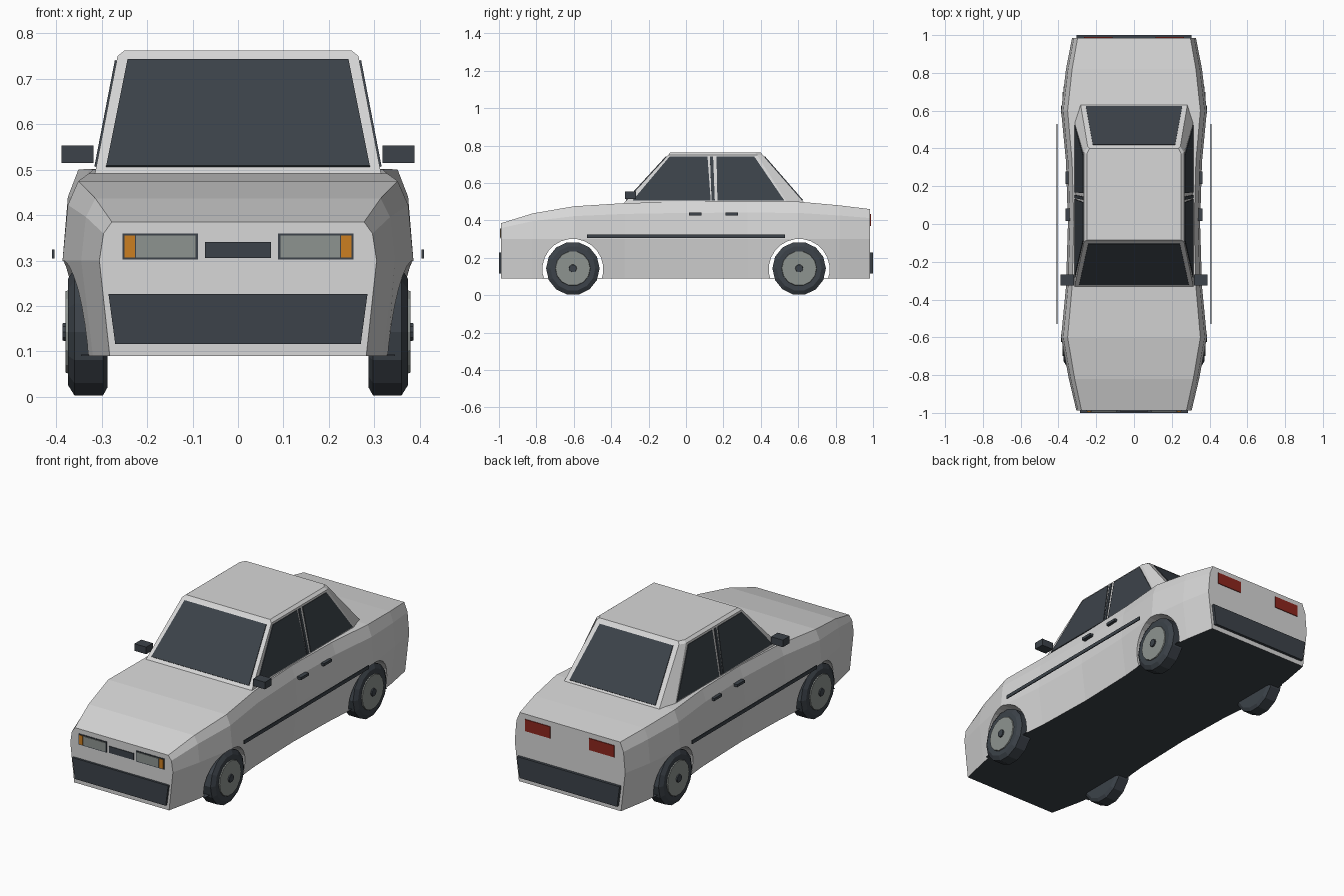
import bpy, bmesh, math
from mathutils import Vector

if "Cube" in bpy.data.objects:
    bpy.data.objects.remove(bpy.data.objects["Cube"], do_unlink=True)


def material(name, rgb):
    m = bpy.data.materials.new(name)
    m.use_nodes = True
    m.diffuse_color = (*rgb, 1)
    m.node_tree.nodes["Principled BSDF"].inputs["Base Color"].default_value = (*rgb, 1)
    return m


PAINT = material("light grey paint", (0.68, 0.68, 0.68))
DARK = material("dark trim", (0.045, 0.055, 0.067))
LENS = material("grey lens", (0.27, 0.295, 0.28))
AMBER = material("amber lens", (0.6, 0.21, 0.015))
RED = material("red lens", (0.27, 0.02, 0.013))


def loft(name, rings, *mats):
    """Skin equal-sized rings of points and cap both ends."""
    bm = bmesh.new()
    loops = [[bm.verts.new(p) for p in ring] for ring in rings]
    n = len(loops[0])
    for a, b in zip(loops, loops[1:]):
        for i in range(n):
            j = (i + 1) % n
            bm.faces.new((a[i], a[j], b[j], b[i]))
    bm.faces.new(loops[0])
    bm.faces.new(loops[-1])
    bmesh.ops.recalc_face_normals(bm, faces=bm.faces)
    mesh = bpy.data.meshes.new(name)
    bm.to_mesh(mesh)
    bm.free()
    obj = bpy.data.objects.new(name, mesh)
    bpy.context.collection.objects.link(obj)
    for m in mats:
        mesh.materials.append(m)
    return obj


def plate(name, points, offset, mat):
    """Thin slab from a polygon pushed along an offset."""
    return loft(name, [points, [Vector(p) + Vector(offset) for p in points]], mat)


def box(name, x, y, z, mat):
    ring = [(x[0], y[0], z[0]), (x[1], y[0], z[0]), (x[1], y[1], z[0]), (x[0], y[1], z[0])]
    return plate(name, ring, (0, 0, z[1] - z[0]), mat)


def turned(name, profile, y, z, sides, *mats):
    """Revolve (x, radius) pairs about an axis parallel to x."""
    rings = []
    for x, r in profile:
        angles = [math.tau * (i + 0.5) / sides for i in range(sides)]
        rings.append([(x, y + r * math.sin(a), z + r * math.cos(a)) for a in angles])
    return loft(name, rings, *mats)


# Lower body: cross-sections along the length (y, half width, deck height)
stations = [(-0.988, 0.305, 0.385), (-0.82, 0.345, 0.437), (-0.6, 0.386, 0.475),
            (-0.33, 0.36, 0.492), (0, 0.35, 0.5), (0.33, 0.36, 0.502),
            (0.6, 0.386, 0.5), (0.82, 0.36, 0.48), (0.985, 0.328, 0.46)]
rings = []
for y, w, top in stations:
    half = [(w * 0.925, 0.09), (w, 0.3), (w * 0.97, 0.3 + (top - 0.3) * 0.7), (w * 0.91, top)]
    rings.append([(x, y, z) for x, z in half] + [(-x, y, z) for x, z in reversed(half)])
body = loft("body", rings, PAINT, DARK)

# Wheel arches
AXLES = (-0.605, 0.605)
for y in AXLES:
    cutter = turned("arch_cutter", [(-0.6, 0.163), (0.6, 0.163)], y, 0.138, 24, PAINT)
    cutter.hide_render = True
    mod = body.modifiers.new("arch", "BOOLEAN")
    mod.operation = "DIFFERENCE"
    mod.solver = "EXACT"
    mod.object = cutter
    bpy.context.view_layer.objects.active = body
    bpy.ops.object.modifier_apply(modifier=mod.name)
    bpy.data.objects.remove(cutter, do_unlink=True)
    box("floor_panel", (-0.345, 0.345), (y - 0.165, y + 0.165), (0.09, 0.093), DARK)
for face in body.data.polygons:
    face.material_index = 1 if face.normal.z < -0.9 and face.center.z < 0.1 else 0


# Cabin with chamfered rear pillars
def cabin_ring(z, side, front, pillar, corner, rear):
    half = [(side, front), (side, pillar), (corner, rear)]
    return [(x, y, z) for x, y in half] + [(-x, y, z) for x, y in reversed(half)]


loft("cabin", [cabin_ring(0.48, 0.317, -0.343, 0.55, 0.285, 0.645),
               cabin_ring(0.75, 0.265, -0.095, 0.38, 0.245, 0.41),
               cabin_ring(0.762, 0.25, -0.085, 0.37, 0.235, 0.4)], PAINT)


def side_x(z):
    return 0.317 - (z - 0.48) * 0.1926


def front_y(z):
    return -0.343 + (z - 0.48) * 0.9185


def rear_y(z):
    return 0.645 - (z - 0.48) * 0.87


# Front and rear glass
LOW, HIGH = 0.506, 0.74
for name, fy, wl, wh, dy in (("windscreen", front_y, 0.29, 0.243, -0.003),
                             ("rear_window", rear_y, 0.255, 0.218, 0.003)):
    plate(name, [(-wl, fy(LOW), LOW), (wl, fy(LOW), LOW),
                 (wh, fy(HIGH), HIGH), (-wh, fy(HIGH), HIGH)], (0, dy, 0.003), DARK)

# Side glass outlines: low front, high front, high rear, low rear
side_glass = {"front_side_window": (-0.285, -0.088, 0.115, 0.132),
              "door_gap": (0.137, 0.128, 0.145, 0.154),
              "rear_side_window": (0.168, 0.163, 0.365, 0.525)}

for s, side in ((1, "left"), (-1, "right")):
    for name, (a, b, c, d) in side_glass.items():
        outline = [(a, LOW), (b, HIGH), (c, HIGH), (d, LOW)]
        plate(f"{side}_{name}", [(s * side_x(z), y, z) for y, z in outline],
              (s * 0.004, 0, 0.001), DARK)

    # Mirror, handles and rubbing strip
    box(f"{side}_mirror", (s * 0.318, s * 0.388), (-0.325, -0.268), (0.515, 0.553), DARK)
    for y in (0.05, 0.245):
        box(f"{side}_door_handle", (s * 0.33, s * 0.363), (y - 0.033, y + 0.033),
            (0.427, 0.441), DARK)
    box(f"{side}_rubbing_strip", (s * 0.404, s * 0.409), (-0.53, 0.53), (0.305, 0.324), DARK)

    # Lamps
    box(f"{side}_headlight_frame", (s * 0.088, s * 0.254), (-0.991, -0.985), (0.302, 0.36), DARK)
    box(f"{side}_headlight", (s * 0.093, s * 0.224), (-0.994, -0.988), (0.307, 0.355), LENS)
    box(f"{side}_indicator", (s * 0.227, s * 0.25), (-0.994, -0.988), (0.307, 0.355), AMBER)
    box(f"{side}_tail_light", (s * 0.115, s * 0.265), (0.982, 0.989), (0.37, 0.433), RED)

    # Wheels
    for y, end in zip(AXLES, ("front", "rear")):
        name = f"{side}_{end}"
        turned(name + "_tyre", [(s * 0.287, 0.125), (s * 0.297, 0.143), (s * 0.36, 0.143),
                                (s * 0.374, 0.12)], y, 0.143, 14, DARK)
        turned(name + "_wheel_disc", [(s * 0.37, 0.095), (s * 0.379, 0.092)],
               y, 0.143, 14, LENS)
        turned(name + "_hub_cap", [(s * 0.375, 0.022), (s * 0.386, 0.02)],
               y, 0.143, 10, DARK)

# Grille and bumpers
box("grille", (-0.073, 0.073), (-0.992, -0.985), (0.306, 0.341), DARK)
for s, name, w in ((-1, "front_bumper", 0.285), (1, "rear_bumper", 0.305)):
    plate(name, [(-w, s * 0.98, 0.227), (w, s * 0.98, 0.227),
                 (w - 0.015, s * 0.98, 0.116), (0.015 - w, s * 0.98, 0.116)],
          (0, s * 0.02, 0), DARK)
